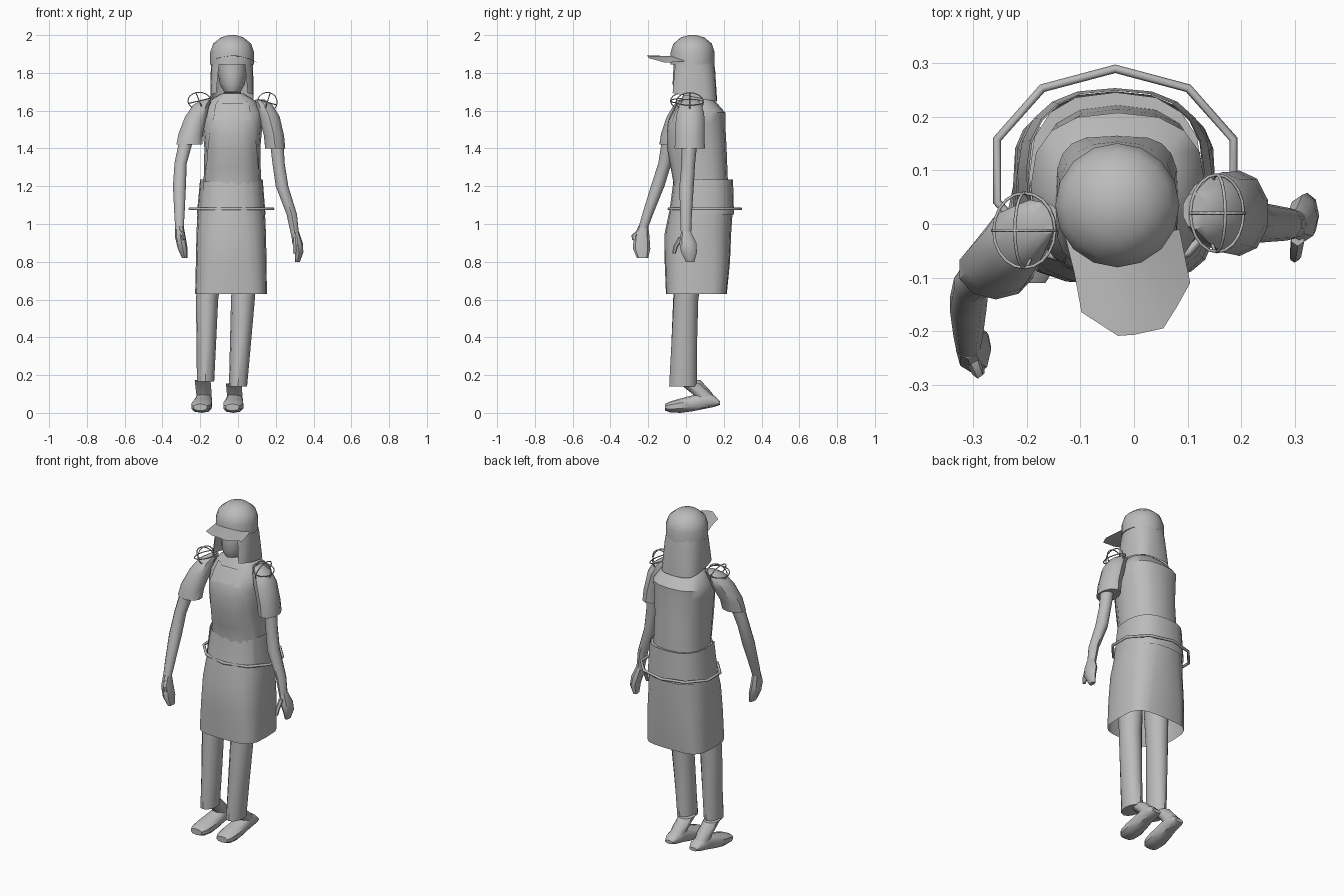
import bpy, math

grey = bpy.data.materials.new("plain_grey")
grey.diffuse_color = (0.5, 0.5, 0.5, 1)


def add_mesh(name, verts, faces):
    me = bpy.data.meshes.new(name)
    me.from_pydata(verts, [], faces)
    me.materials.append(grey)
    ob = bpy.data.objects.new(name, me)
    bpy.context.collection.objects.link(ob)
    return ob


def power(v, e):
    return math.copysign(abs(v) ** (2 / e), v)


def loft(name, sections, n=12, e=2.0, axis='z', caps=True, gap=0, hem=0):
    """Skin rings (cx, cy, cz, r1, r2, [squareness]); gap leaves the front open, hem tilts the last ring."""
    verts, faces = [], []
    m = n + 1 if gap else n
    for k, (cx, cy, cz, r1, r2, *own) in enumerate(sections):
        ex = own[0] if own else e
        for i in range(m):
            a = -math.pi / 2 + gap + (2 * math.pi - 2 * gap) * i / n
            u, v = r1 * power(math.cos(a), ex), r2 * power(math.sin(a), ex)
            if axis == 'z':
                dz = hem * v if k == len(sections) - 1 else 0
                verts.append((cx + u, cy + v, cz + dz))
            else:
                verts.append((cx + u, cy, cz + v))
    first, last = sections[0], sections[-1]
    rising = last[2] > first[2] if axis == 'z' else last[1] < first[1]
    for k in range(len(sections) - 1):
        for i in range(n):
            j = (i + 1) % m
            face = (k * m + i, k * m + j, (k + 1) * m + j, (k + 1) * m + i)
            faces.append(face if rising else face[::-1])
    if caps and not gap:
        low, high = list(range(m)), list(range((len(sections) - 1) * m, len(sections) * m))
        faces += [low[::-1], high] if rising else [low, high[::-1]]
    return add_mesh(name, verts, faces)


def wire(name, points, radius):
    cu = bpy.data.curves.new(name, 'CURVE')
    cu.dimensions = '3D'
    cu.bevel_depth = radius
    cu.bevel_resolution = 1
    sp = cu.splines.new('POLY')
    sp.points.add(len(points) - 1)
    for p, co in zip(sp.points, points):
        p.co = (*co, 1)
    sp.use_cyclic_u = True
    cu.materials.append(grey)
    ob = bpy.data.objects.new(name, cu)
    bpy.context.collection.objects.link(ob)


# Torso
torso = [(-.03, .08, 1.12, .15, .145), (-.03, .08, 1.22, .152, .142), (-.03, .06, 1.40, .148, .155),
         (-.03, .055, 1.53, .16, .153), (-.03, .07, 1.59, .163, .138), (-.03, .06, 1.655, .12, .09),
         (-.03, .05, 1.69, .06, .06)]
loft("torso", torso, 16, 2.5)


def torso_front(x, z):
    for a, b in zip(torso, torso[1:]):
        if a[2] <= z <= b[2]:
            t = (z - a[2]) / (b[2] - a[2])
            cx, cy, _, rx, ry = [p + (q - p) * t for p, q in zip(a, b)]
            d = min(1, abs((x - cx) / rx))
            return cy - ry * (1 - d ** 2.5) ** (1 / 2.5)


def front_panel(name, rows, lift):
    """Plate following the chest; rows are (z, left x, right x)."""
    n = 10
    verts = []
    for z, x0, x1 in rows:
        for i in range(n + 1):
            x = x0 + (x1 - x0) * i / n
            verts.append((x, torso_front(x, z) - lift, z))
    faces = [(k * (n + 1) + i, k * (n + 1) + i + 1, (k + 1) * (n + 1) + i + 1, (k + 1) * (n + 1) + i)
             for k in range(len(rows) - 1) for i in range(n)]
    add_mesh(name, verts, faces)


# Apron bib, straps and chest pocket
front_panel("apron_bib", [(1.14, -.172, .112), (1.22, -.172, .112), (1.3, -.168, .108), (1.40, -.16, .10),
                          (1.48, -.15, .09), (1.55, -.135, .075), (1.60, -.12, .06)], .005)
for s, side in ((-1, "left"), (1, "right")):
    front_panel(side + "_strap", [(z, *sorted((-.03 + s * a, -.03 + s * b)))
                                  for z, a, b in ((1.55, .06, .10), (1.6, .06, .095), (1.65, .055, .085))], .006)
front_panel("chest_pocket", [(1.56, -.11, .02), (1.60, -.11, .03), (1.64, -.11, .04)], .008)

# Skirt, square at the open hem and rounder at the waist, with a flap behind
loft("skirt", [(-.037, .055, .63, .19, .161, 3.8), (-.036, .06, .80, .187, .173, 3.2),
               (-.036, .063, .95, .184, .176, 2.7), (-.036, .081, 1.08, .178, .167, 2.4),
               (-.034, .09, 1.225, .163, .157, 2.5)], 20, caps=False)
loft("waist_flap", [(-.036, .082, 1.05, .182, .172), (-.035, .088, 1.235, .166, .161)], 14, 2.5, gap=1.0)
loft("waist_lining", [(-.034, .09, 1.224, .162, .156), (-.03, .08, 1.226, .14, .135)], 16, 2.5, caps=False)

# Hoop around the waist
wire("waist_hoop", [(-.035 + .232 * math.sin(a), .1 + .19 * math.cos(a), 1.08)
                    for a in [math.tau * i / 10 for i in range(10)]], .008)

# Shoulder cages of three crossing wires, leaning outward
for side, c, r, lean in (("left", (-.205, -.012, 1.652), (.06, .07, .045), .3),
                         ("right", (.155, .02, 1.645), (.052, .072, .052), -.3)):
    for k in range(3):
        pts = []
        for i in range(20):
            a = math.tau * i / 20
            d = [0, 0, 0]
            d[k], d[(k + 1) % 3] = math.cos(a), math.sin(a)
            x, z = (d[0] * math.cos(lean) - d[2] * math.sin(lean), d[0] * math.sin(lean) + d[2] * math.cos(lean))
            pts.append((c[0] + r[0] * x, c[1] + r[1] * d[1], c[2] + r[2] * z))
        wire(f"{side}_shoulder_wire_{k + 1}", pts, .003)

# Sleeves, arms and hands
loft("right_sleeve", [(.197, .02, 1.40, .056, .08), (.19, .02, 1.47, .056, .078), (.165, .022, 1.57, .058, .075),
                      (.14, .025, 1.63, .045, .06), (.115, .025, 1.66, .025, .035)], 10)
loft("left_sleeve", [(-.258, -.085, 1.42, .072, .056), (-.25, -.072, 1.48, .068, .06),
                     (-.222, -.035, 1.57, .06, .066), (-.195, -.01, 1.63, .045, .055),
                     (-.165, .01, 1.66, .025, .03)], 10)
loft("right_forearm", [(.302, .0, .94, .022, .027), (.285, .0, 1.05, .029, .031), (.233, .003, 1.2, .035, .038),
                       (.215, .012, 1.32, .034, .036), (.203, .02, 1.45, .038, .042)], 10)
loft("left_forearm", [(-.31, -.23, .97, .023, .025), (-.31, -.20, 1.06, .029, .029), (-.31, -.15, 1.2, .036, .036),
                      (-.304, -.112, 1.32, .034, .035), (-.27, -.085, 1.46, .04, .04)], 10)
loft("right_hand", [(.315, .022, .80, .013, .022), (.324, .016, .85, .022, .042), (.315, .01, .90, .028, .045),
                    (.302, .0, .96, .021, .026)], 8)
loft("left_hand", [(-.282, -.23, .82, .015, .03), (-.293, -.235, .87, .026, .046), (-.305, -.235, .93, .028, .042),
                   (-.31, -.226, .99, .022, .026)], 8)
loft("right_thumb", [(.30, -.063, .845, .009, .009), (.302, -.055, .88, .012, .013), (.306, -.025, .93, .014, .016)], 6)
loft("left_thumb", [(-.287, -.272, .915, .009, .013), (-.292, -.275, .94, .011, .014),
                    (-.305, -.245, .965, .014, .016)], 6)

# Trouser legs, ankles and shoes
loft("left_trouser", [(-.172, -.018, .165, .046, .07), (-.168, -.01, .35, .051, .068),
                      (-.164, -.002, .6, .059, .066), (-.14, .02, .8, .065, .075)], 12)
loft("right_trouser", [(0, -.016, .14, .048, .073), (.012, -.01, .35, .055, .068),
                       (.026, 0, .6, .063, .065), (.04, .02, .8, .065, .075)], 12)
for side, toe, heel, up in (("left", -.2, -.172, .02), ("right", -.03, -.012, 0)):
    def foot_x(y):
        return toe + (heel - toe) * (y + .11) / .29
    loft(side + "_ankle", [(foot_x(.12), .12, .05, .038, .052), (foot_x(.085), .085, .10 + up / 2, .043, .05),
                           (foot_x(.02), .02, .155 + up, .044, .055)], 10)
    loft(side + "_shoe", [(foot_x(y), y, (lo + hi) / 2, r, (hi - lo) / 2) for y, lo, hi, r in
                          ((-.11, .012, .047, .036), (-.085, .003, .06, .05), (-.03, 0, .076, .055),
                           (.03, .008, .092, .05), (.09, .02, .112, .043), (.15, .032, .092, .039),
                           (.18, .042, .062, .025))], 10, 2.5, axis='y')

# Head and neck
loft("head", [(-.03, .045, 1.60, .055, .055), (-.03, .04, 1.69, .046, .05), (-.03, .012, 1.70, .045, .065),
              (-.03, .012, 1.74, .066, .083), (-.03, .02, 1.80, .076, .088), (-.03, .03, 1.91, .085, .09)], 12)

# Long hair, open around the face, square and lower at the back
loft("hair", [(-.032, .035, 1.89, .107, .108, 2), (-.032, .038, 1.82, .112, .116, 2.4),
              (-.032, .04, 1.672, .115, .125, 3.4)], 16, gap=.62, hem=-.19)

# Cap crown and brim
loft("cap_crown", [(-.031, .035, 1.845, .116, .116), (-.031, .035, 1.91, .116, .116),
                   (-.031, .035, 1.955, .1, .102), (-.031, .035, 1.988, .06, .062),
                   (-.031, .035, 2.0, .018, .018)], 16)
outer = [(-.125, -.02), (-.112, -.09), (-.098, -.165), (-.03, -.209), (0, -.207),
         (.055, -.195), (.08, -.155), (.105, -.11), (.085, -.01)]
brim = []
for i, (x, y) in enumerate(outer):
    a = math.radians(205 + 130 * i / 8)
    for px, py in ((x, y), (-.03 + .112 * math.cos(a), .035 + .112 * math.sin(a))):
        brim.append((px, py, 1.888 - 2.0 * (px + .03) ** 2 - .02 * py))
add_mesh("cap_brim", brim, [(2 * i, 2 * i + 2, 2 * i + 3, 2 * i + 1) for i in range(8)])

# Smooth shading with crisp edges
for ob in bpy.data.objects:
    ob.select_set(ob.type == 'MESH')
bpy.context.view_layer.objects.active = bpy.data.objects["torso"]
bpy.ops.object.shade_smooth_by_angle(angle=math.radians(40))
